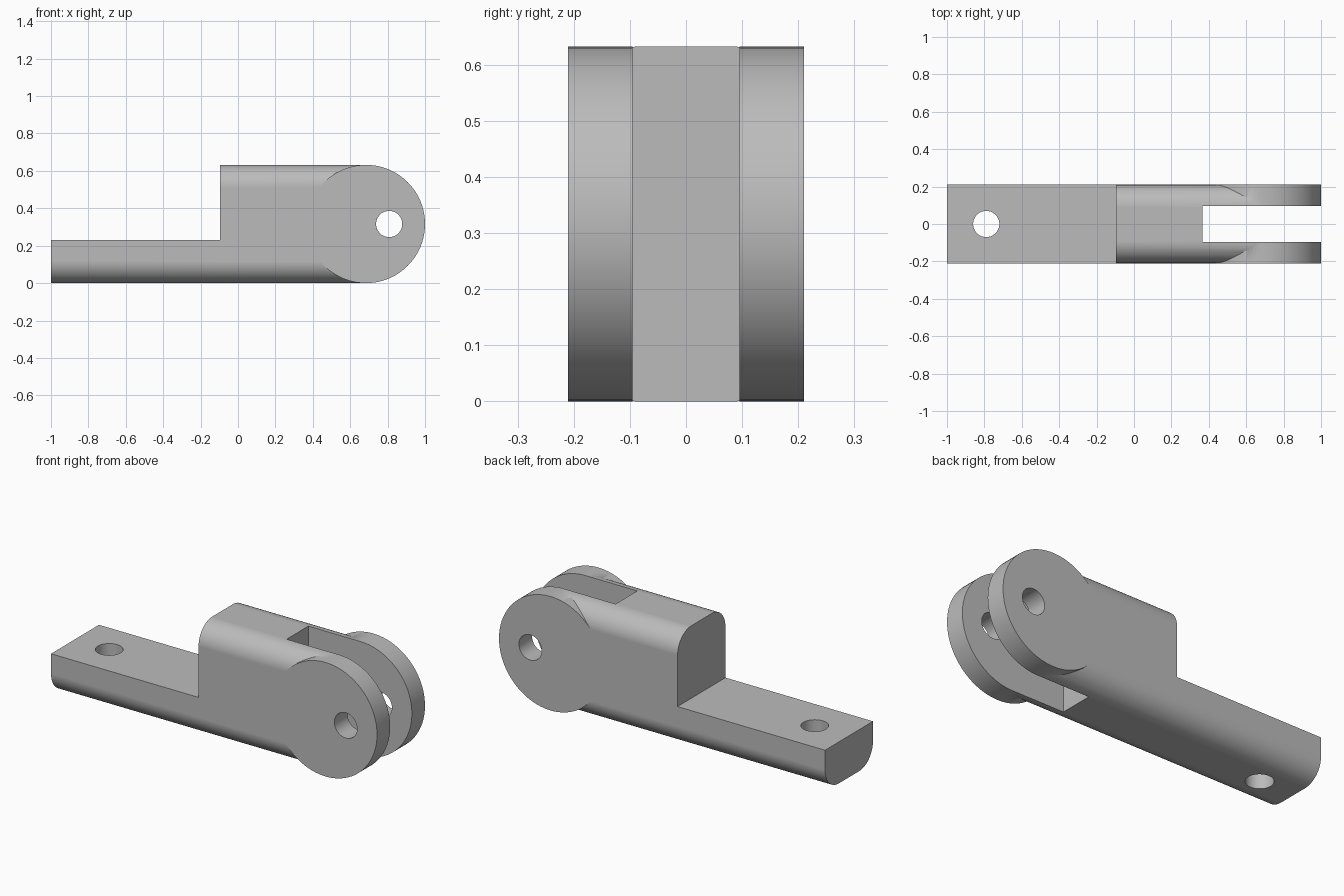
import bpy
import bmesh
import math
from mathutils import Matrix, Vector

cube = bpy.data.objects.get("Cube")
if cube:
    bpy.data.objects.remove(cube, do_unlink=True)

HALF_W, HEIGHT, FILLET = 0.21, 0.632, 0.12
RADIUS = HEIGHT / 2
EYE_X = 1 - RADIUS
STEP_X, STEP_Z = -0.095, 0.23

steel = bpy.data.materials.new("steel grey")
steel.use_nodes = True
grey = (0.5, 0.5, 0.5, 1)
steel.diffuse_color = grey
steel.node_tree.nodes["Principled BSDF"].inputs["Base Color"].default_value = grey


def finish(name, bm):
    bmesh.ops.recalc_face_normals(bm, faces=bm.faces)
    mesh = bpy.data.meshes.new(name)
    bm.to_mesh(mesh)
    bm.free()
    mesh.materials.append(steel)
    obj = bpy.data.objects.new(name, mesh)
    bpy.context.collection.objects.link(obj)
    return obj


def box(name, low, high):
    bm = bmesh.new()
    low, high = Vector(low), Vector(high)
    size = Matrix.Diagonal(high - low).to_4x4()
    bmesh.ops.create_cube(bm, size=1, matrix=Matrix.Translation((low + high) / 2) @ size)
    return finish(name, bm)


def cylinder(name, radius, depth, centre, axis, sides):
    bm = bmesh.new()
    turn = Matrix.Rotation(math.pi / 2, 4, "X") if axis == "Y" else Matrix()
    bmesh.ops.create_cone(bm, cap_ends=True, segments=sides, radius1=radius,
                          radius2=radius, depth=depth,
                          matrix=Matrix.Translation(centre) @ turn)
    return finish(name, bm)


def rounded_bar(name, x0, x1):
    # Rounded rectangle section swept along the length
    bm = bmesh.new()
    ring, steps = [], 12
    corners = [(1, 1), (-1, 1), (-1, -1), (1, -1)]
    for quarter, (sy, sz) in enumerate(corners):
        for i in range(steps + 1):
            a = (quarter + i / steps) * math.pi / 2
            y = sy * (HALF_W - FILLET) + FILLET * math.cos(a)
            z = RADIUS + sz * (RADIUS - FILLET) + FILLET * math.sin(a)
            ring.append(bm.verts.new((x0, y, z)))
    face = bm.faces.new(ring)
    swept = bmesh.ops.extrude_face_region(bm, geom=[face], use_keep_orig=True)
    moved = [v for v in swept["geom"] if isinstance(v, bmesh.types.BMVert)]
    bmesh.ops.translate(bm, verts=moved, vec=(x1 - x0, 0, 0))
    return finish(name, bm)


def combine(target, tool, operation):
    mod = target.modifiers.new(operation.lower(), "BOOLEAN")
    mod.operation, mod.solver, mod.object = operation, "EXACT", tool
    bpy.context.view_layer.objects.active = target
    bpy.ops.object.modifier_apply(modifier=mod.name)
    bpy.data.objects.remove(tool, do_unlink=True)


# Bar with its upper half removed to leave the flat tang
body = rounded_bar("clevis_body", -1, EYE_X)
combine(body, box("step_cutter", (-2, -1, STEP_Z), (STEP_X, 1, 1)), "DIFFERENCE")

# Round square-edged eye, then fork slot and both pin holes
eye = cylinder("fork_eye", RADIUS, 2 * HALF_W, (EYE_X, 0, RADIUS), "Y", 96)
combine(body, eye, "UNION")
combine(body, box("slot_cutter", (0.365, -0.095, -1), (2, 0.095, 2)), "DIFFERENCE")
combine(body, cylinder("pin_cutter", 0.07, 1, (0.808, 0, RADIUS), "Y", 48), "DIFFERENCE")
combine(body, cylinder("tang_cutter", 0.07, 1, (-0.79, 0, 0.1), "Z", 48), "DIFFERENCE")

# Smooth curved surfaces, crisp edges and flat planes
bpy.ops.object.select_all(action="DESELECT")
body.select_set(True)
bpy.context.view_layer.objects.active = body
bpy.ops.object.shade_smooth_by_angle(angle=math.radians(25))
normals = body.modifiers.new("flat_plane_normals", "WEIGHTED_NORMAL")
normals.keep_sharp = True
normals.weight = 100
